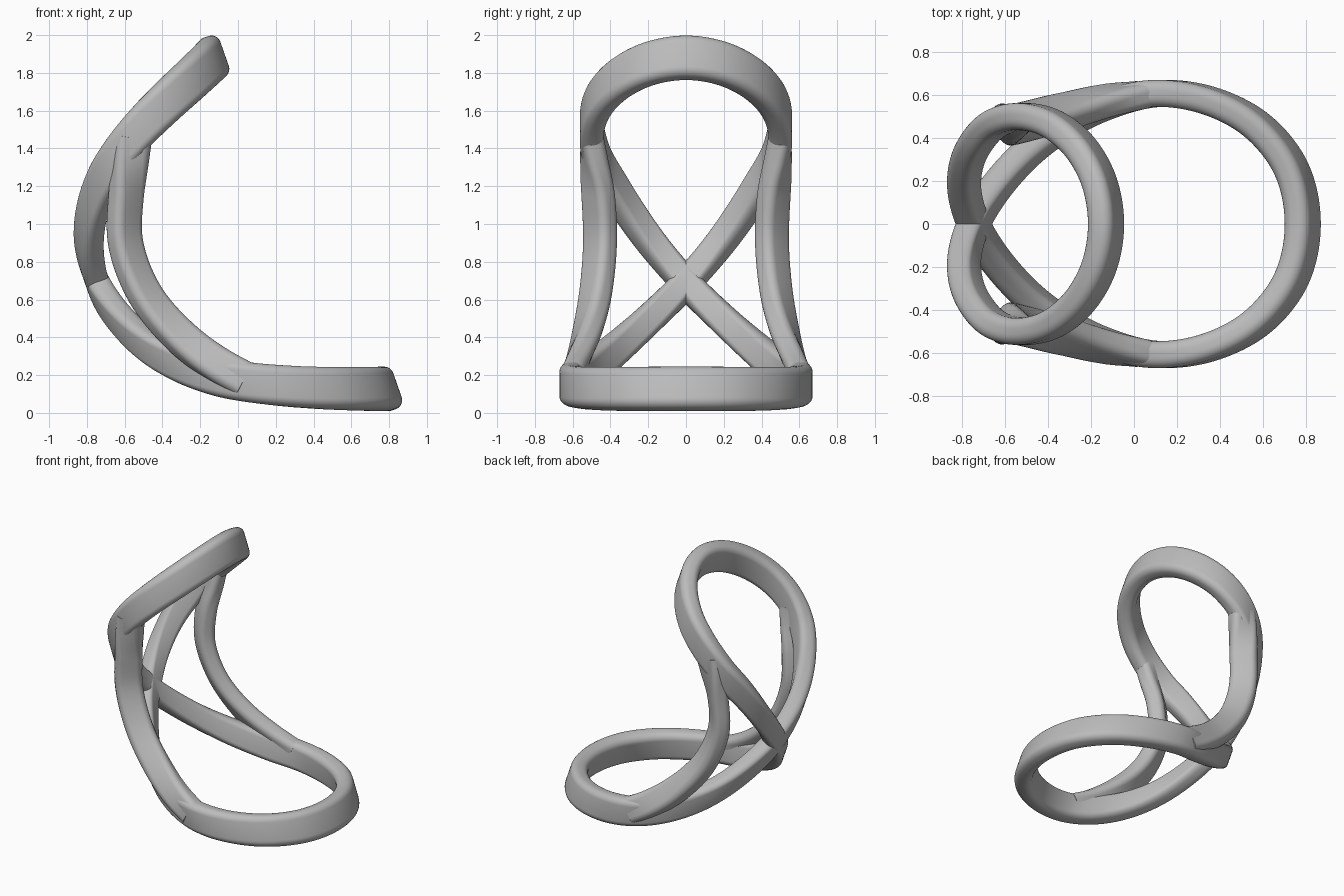
import bpy, bmesh, math
from mathutils import Vector

cube = bpy.data.objects.get("Cube")
if cube:
    bpy.data.objects.remove(cube, do_unlink=True)

grey = bpy.data.materials.new("satin grey")
grey.use_nodes = True
grey.diffuse_color = (0.5, 0.5, 0.5, 1)
grey.node_tree.nodes["Principled BSDF"].inputs["Base Color"].default_value = (0.5, 0.5, 0.5, 1)


def rounded_section(width, height, radius, steps=6):
    """Rounded rectangle as (across, along) pairs."""
    pts = []
    for k, (sx, sy) in enumerate([(1, 1), (-1, 1), (-1, -1), (1, -1)]):
        for i in range(steps + 1):
            ang = math.pi / 2 * (k + i / steps)
            pts.append((sx * (width / 2 - radius) + radius * math.cos(ang),
                        sy * (height / 2 - radius) + radius * math.sin(ang)))
    return pts


def spline(points, steps, closed):
    """Smooth curve through the points."""
    n = len(points)
    def get(i):
        if closed:
            return points[i % n]
        if i < 0:
            return 2 * points[0] - points[1]
        return points[i] if i < n else 2 * points[-1] - points[-2]
    out = []
    for i in range(n if closed else n - 1):
        a, b, c, d = (get(i + k) for k in (-1, 0, 1, 2))
        # Chord-length tangents keep uneven spacing smooth
        ab, bc, cd = (b - a).length, (c - b).length, (d - c).length
        m1 = ((b - a) / ab * bc + (c - b) / bc * ab) / (ab + bc) * bc
        m2 = ((c - b) / bc * cd + (d - c) / cd * bc) / (bc + cd) * bc
        for s in range(steps):
            t = s / steps
            out.append((2*t**3 - 3*t*t + 1) * b + (t**3 - 2*t*t + t) * m1
                       + (3*t*t - 2*t**3) * c + (t**3 - t*t) * m2)
    if not closed:
        out.append(points[-1])
    return out


def sweep(name, path, wides, section, closed, square):
    """Carry the section along the path, its long side following wides."""
    n, m = len(path), len(section)
    bm = bmesh.new()
    rings = []
    for i, p in enumerate(path):
        if closed:
            tan = path[(i + 1) % n] - path[i - 1]
        else:
            tan = path[min(i + 1, n - 1)] - path[max(i - 1, 0)]
        tan.normalize()
        wide = wides[i].copy()
        if square:
            wide -= tan * wide.dot(tan)
        wide.normalize()
        thin = tan.cross(wide).normalized()
        rings.append([bm.verts.new(p + thin * s + wide * t) for s, t in section])
    for i in range(n if closed else n - 1):
        r, q = rings[i], rings[(i + 1) % n]
        for j in range(m):
            k = (j + 1) % m
            bm.faces.new((r[j], r[k], q[k], q[j]))
    if not closed:
        bm.faces.new(rings[0])
        bm.faces.new(rings[-1])
    bmesh.ops.recalc_face_normals(bm, faces=bm.faces)
    mesh = bpy.data.meshes.new(name)
    bm.to_mesh(mesh)
    bm.free()
    mesh.materials.append(grey)
    obj = bpy.data.objects.new(name, mesh)
    bpy.context.collection.objects.link(obj)
    bpy.ops.object.select_all(action='DESELECT')
    obj.select_set(True)
    bpy.context.view_layer.objects.active = obj
    bpy.ops.object.shade_smooth_by_angle(angle=math.radians(50))
    return obj


def flip(p):
    return Vector((p.x, -p.y, p.z))


# Double loop: seat ring and back ring crossing at the rear
front = Vector((0.785, 0, 0.127))
seat = [Vector(p) for p in [(0.73, 0.26, 0.127), (0.575, 0.455, 0.128), (0.36, 0.57, 0.135),
                            (0.1, 0.607, 0.157), (-0.16, 0.54, 0.205),
                            (-0.43, 0.385, 0.325), (-0.63, 0.185, 0.505)]]
crossing = Vector((-0.745, 0, 0.69))
back = [Vector(p) for p in [(-0.79, 0.19, 0.915), (-0.745, 0.36, 1.16), (-0.65, 0.465, 1.34),
                            (-0.52, 0.5, 1.505), (-0.38, 0.465, 1.645),
                            (-0.245, 0.35, 1.77), (-0.16, 0.19, 1.85)]]
top = Vector((-0.13, 0, 1.88))
loop = ([front] + seat + [crossing] + [flip(p) for p in back] + [top]
        + back[::-1] + [crossing] + [flip(p) for p in seat[::-1]])
path = spline(loop, 10, True)
lean = Vector((-0.33, 0, 0.94))
sweep("seat_and_back_loop", path, [lean] * len(path),
      rounded_section(0.125, 0.235, 0.05), True, False)

# Side struts joining the seat ring to the back ring
strut = [Vector(p) for p in [(-0.55, 0.497, 1.46), (-0.57, 0.485, 1.33), (-0.592, 0.465, 1.15),
                             (-0.598, 0.455, 0.92), (-0.51, 0.475, 0.66),
                             (-0.3, 0.53, 0.4), (-0.1, 0.58, 0.25), (0.04, 0.602, 0.175)]]
wide = [Vector(p) for p in [(1, 0, 0), (1, -0.3, 0), (1, -0.8, 0.1),
                            (1, -0.9, 0.3), (0.8, -0.8, 0.5),
                            (0.5, -0.5, 0.7), (0.45, -0.25, 0.8), (0.4, -0.05, 0.9)]]
for side, mirror in (("left", lambda p: p.copy()), ("right", flip)):
    sweep(side + "_strut", spline([mirror(p) for p in strut], 10, False),
          spline([mirror(p) for p in wide], 10, False),
          rounded_section(0.122, 0.19, 0.045), False, True)
